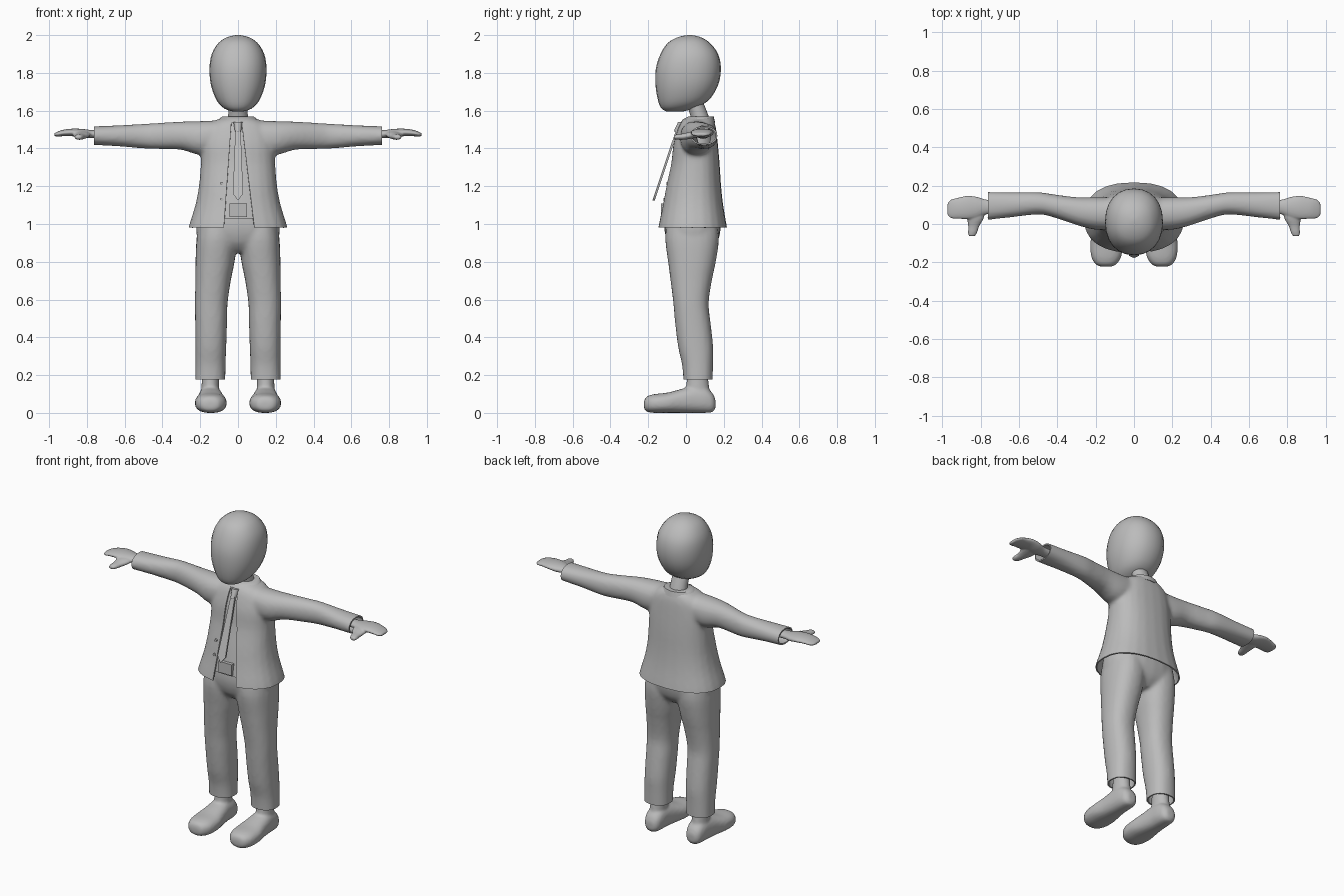
import bpy, bmesh, math
from mathutils import Matrix

if "Cube" in bpy.data.objects:
    bpy.data.objects.remove(bpy.data.objects["Cube"])

grey = bpy.data.materials.new("plain_grey")
grey.use_nodes = True
grey.diffuse_color = (0.5, 0.5, 0.5, 1)
grey.node_tree.nodes["Principled BSDF"].inputs["Base Color"].default_value = (0.5, 0.5, 0.5, 1)


def dress(ob):
    """Link an object and give it the grey material and smooth shading."""
    if ob.name not in bpy.context.scene.collection.objects:
        bpy.context.scene.collection.objects.link(ob)
    ob.data.materials.clear()
    ob.data.materials.append(grey)
    ob.data.shade_smooth()
    ob.data.set_sharp_from_angle(angle=math.radians(45))
    return ob


def make(name, bm):
    bmesh.ops.recalc_face_normals(bm, faces=bm.faces)
    me = bpy.data.meshes.new(name)
    bm.to_mesh(me)
    bm.free()
    return dress(bpy.data.objects.new(name, me))


def spline(a, b, c, d, t):
    return 0.5 * (2 * b + (c - a) * t + (2 * a - 5 * b + 4 * c - d) * t * t
                  + (3 * b - a - 3 * c + d) * t ** 3)


def loft(bm, axis, rings, power=2.0, sides=24, steps=3):
    """Capped loft; a ring is (position, low, high, low, high) of its two cross axes."""
    n, fine = len(rings), []
    for i in range(n - 1):
        four = [rings[max(0, min(n - 1, i + k))] for k in (-1, 0, 1, 2)]
        fine += [[spline(*v, s / steps) for v in zip(*four)] for s in range(steps)]
    fine.append(rings[-1])
    loops = []
    for p, l1, h1, l2, h2 in fine:
        loop = []
        for k in range(sides):
            a = 2 * math.pi * k / sides
            c, s = math.cos(a), math.sin(a)
            u = (l1 + h1) / 2 + (h1 - l1) / 2 * math.copysign(abs(c) ** (2 / power), c)
            v = (l2 + h2) / 2 + (h2 - l2) / 2 * math.copysign(abs(s) ** (2 / power), s)
            co = {"x": (p, u, v), "y": (u, p, v), "z": (u, v, p)}[axis]
            loop.append(bm.verts.new(co))
        loops.append(loop)
    for a, b in zip(loops, loops[1:]):
        for k in range(sides):
            j = (k + 1) % sides
            bm.faces.new((a[k], a[j], b[j], b[k]))
    bm.faces.new(loops[0])
    bm.faces.new(loops[-1])


def part(name, axis, rings, **kw):
    bm = bmesh.new()
    loft(bm, axis, rings, **kw)
    return make(name, bm)


def plate(name, outline, depth, thick):
    """Extrude an x-z outline backwards; depth gives the front y at each height."""
    bm = bmesh.new()
    front = [bm.verts.new((x, depth(z), z)) for x, z in outline]
    back = [bm.verts.new((x, depth(z) + thick, z)) for x, z in outline]
    bm.faces.new(front)
    bm.faces.new(back)
    for i in range(len(outline)):
        j = (i + 1) % len(outline)
        bm.faces.new((front[i], front[j], back[j], back[i]))
    return make(name, bm)


def sym(z, x, y0, y1):
    return (z, -x, x, y0, y1)


def both(ring):
    return (ring[0], -ring[2], -ring[1], ring[3], ring[4])


def mirrored(ob, name):
    me = ob.data.copy()
    me.transform(Matrix.Scale(-1, 4, (1, 0, 0)))
    me.flip_normals()
    return dress(bpy.data.objects.new(name, me))


def bake(ob):
    me = bpy.data.meshes.new_from_object(
        ob.evaluated_get(bpy.context.evaluated_depsgraph_get()))
    ob.modifiers.clear()
    ob.data = me
    return dress(ob)


def blend(ob, voxel, smooth):
    """Fuse overlapping lofts into one soft skin."""
    m = ob.modifiers.new("fuse", "REMESH")
    m.mode, m.voxel_size = "VOXEL", voxel
    m = ob.modifiers.new("soften", "SMOOTH")
    m.factor, m.iterations = 0.5, smooth
    return bake(ob)


def garment(ob, trims, slit=()):
    """Cut a skin open at trim planes and between two slit planes, then give it thickness."""
    bm = bmesh.new()
    bm.from_mesh(ob.data)
    for co, no in trims:
        bmesh.ops.bisect_plane(bm, geom=bm.verts[:] + bm.edges[:] + bm.faces[:],
                               plane_co=co, plane_no=no, clear_outer=True)
    for top, bottom in slit:
        faces = [f for f in bm.faces if f.calc_center_median().y < 0.02]
        geom = {e for f in faces for e in f.edges} | {v for f in faces for v in f.verts}
        bmesh.ops.bisect_plane(bm, geom=list(geom) + faces, plane_co=(top[0], 0, top[1]),
                               plane_no=(top[1] - bottom[1], 0, bottom[0] - top[0]))
    if slit:
        def edge(k, z):
            (xt, zt), (xb, zb) = slit[k]
            return xb + (xt - xb) * (z - zb) / (zt - zb)
        gone = []
        for f in bm.faces:
            c = f.calc_center_median()
            if c.y < 0.02 and edge(0, c.z) < c.x < edge(1, c.z):
                gone.append(f)
        bmesh.ops.delete(bm, geom=gone, context="FACES")
    bm.to_mesh(ob.data)
    bm.free()
    m = ob.modifiers.new("cloth", "SOLIDIFY")
    m.thickness, m.offset = 0.008, -1
    return bake(ob)


# Head, neck and collar
part("head", "z", [sym(1.595, .025, -.1, -.02), sym(1.61, .07, -.128, .035),
                   sym(1.65, .11, -.147, .115), sym(1.73, .142, -.161, .168),
                   sym(1.82, .151, -.16, .185), sym(1.9, .139, -.135, .17),
                   sym(1.96, .102, -.095, .125), sym(1.99, .055, -.04, .075),
                   sym(2.0, .01, .01, .03)], power=2.2)
part("neck", "z", [sym(1.5, .06, .03, .14), sym(1.57, .052, .025, .12),
                   sym(1.66, .05, -.01, .085)])
part("collar", "z", [sym(1.535, .115, -.03, .155), sym(1.555, .1, -.015, .15),
                     sym(1.568, .085, .01, .147)], steps=1)

# Jacket body with sleeves, open at hem, cuffs and front
body = [sym(.95, .268, -.155, .222), sym(1.0, .257, -.147, .214), sym(1.1, .226, -.126, .197),
        sym(1.2, .207, -.107, .186), sym(1.32, .197, -.08, .178), sym(1.42, .195, -.068, .169),
        sym(1.5, .175, -.045, .16), sym(1.54, .135, -.025, .15), sym(1.562, .085, .0, .14)]
sleeve = [(.08, -.03, .135, 1.38, 1.55), (.2, -.03, .14, 1.365, 1.545),
          (.3, -.005, .14, 1.393, 1.542), (.42, .035, .155, 1.397, 1.535),
          (.5, .05, .166, 1.4, 1.53), (.64, .035, .166, 1.412, 1.522), (.8, .017, .168, 1.42, 1.516)]
bm = bmesh.new()
loft(bm, "z", body, power=2.4)
for side in (1, -1):
    loft(bm, "x", [(side * r[0],) + r[1:] for r in sleeve], power=2.2)
jacket = blend(make("jacket", bm), .012, 4)
garment(jacket, [((0, 0, .982), (0, 0, -1)), ((.762, 0, 0), (1, 0, 0)), ((-.762, 0, 0), (-1, 0, 0))],
        [((-.045, 1.4), (-.075, .98)), ((.036, 1.4), (.087, .98))])

# Shirt, tie, buckle and buttons
inset = 0.013
part("shirt", "z", [sym(1.03, .21, -.125, .185)]
     + [sym(r[0], r[2] - inset, r[3] + inset, r[4] - inset) for r in body[2:]], power=2.4)
part("tie_knot", "z", [sym(1.49, .016, -.065, -.02), sym(1.54, .024, -.042, 0)], steps=1)
plate("tie", [(0, 1.125), (.027, 1.16), (.014, 1.5), (-.014, 1.5), (-.027, 1.16)],
      lambda z: -.176 + (z - 1.13) * .335, .012)
plate("belt_buckle", [(-.045, 1.038), (.048, 1.038), (.048, 1.108), (-.045, 1.108)],
      lambda z: -.132, .03)
for z, y in ((1.215, -.099), (1.13, -.114)):
    part("button", "y", [(y - .004, -.095, -.077, z - .009, z + .009),
                         (y + .01, -.095, -.077, z - .009, z + .009)], sides=10, steps=1)

# Trousers: hips fused with two legs, open at the ankle
leg = [(1.02, .01, .205, -.1, .165), (.92, .005, .22, -.11, .175), (.8, .018, .225, -.095, .158),
       (.7, .038, .226, -.082, .137), (.58, .055, .228, -.067, .12), (.48, .058, .227, -.058, .13),
       (.35, .062, .226, -.042, .144), (.25, .066, .226, -.02, .143), (.14, .067, .227, -.012, .141)]
hips = [sym(.85, .09, -.05, .12), sym(.9, .2, -.095, .165), sym(.98, .222, -.116, .184),
        sym(1.07, .205, -.11, .175)]
bm = bmesh.new()
loft(bm, "z", hips, power=2.4)
for turn in (tuple, both):
    loft(bm, "z", [turn(r) for r in leg], power=2.3)
trousers = blend(make("trousers", bm), .012, 4)
garment(trousers, [((0, 0, .176), (0, 0, -1))])

# Shoes with ankles
bm = bmesh.new()
loft(bm, "y", [(-.222, .115, .175, .025, .06), (-.21, .092, .2, .008, .085),
               (-.17, .066, .223, 0, .099), (-.1, .06, .228, 0, .107),
               (-.03, .072, .216, 0, .125), (.04, .083, .208, 0, .143),
               (.1, .088, .202, 0, .137), (.14, .1, .19, .004, .105),
               (.156, .122, .168, .025, .07)], power=2.4)
loft(bm, "z", [(.07, .095, .2, -.015, .135), (.14, .1, .193, .0, .122), (.24, .1, .19, .01, .112)])
shoe = blend(make("left_shoe", bm), .008, 4)
mirrored(shoe, "right_shoe")

# Mitten hands with thumbs
bm = bmesh.new()
loft(bm, "x", [(.71, .055, .125, 1.45, 1.498), (.77, .05, .127, 1.455, 1.497),
               (.82, .03, .142, 1.456, 1.503), (.87, .025, .147, 1.464, 1.505),
               (.92, .027, .137, 1.465, 1.5), (.955, .03, .128, 1.463, 1.489),
               (.973, .045, .108, 1.466, 1.48)])
loft(bm, "y", [(.075, .775, .875, 1.46, 1.495), (.03, .783, .872, 1.452, 1.49),
               (-.01, .806, .865, 1.446, 1.48), (-.045, .818, .866, 1.446, 1.475),
               (-.064, .83, .862, 1.45, 1.469)], sides=16)
hand = blend(make("left_hand", bm), .005, 3)
mirrored(hand, "right_hand")
